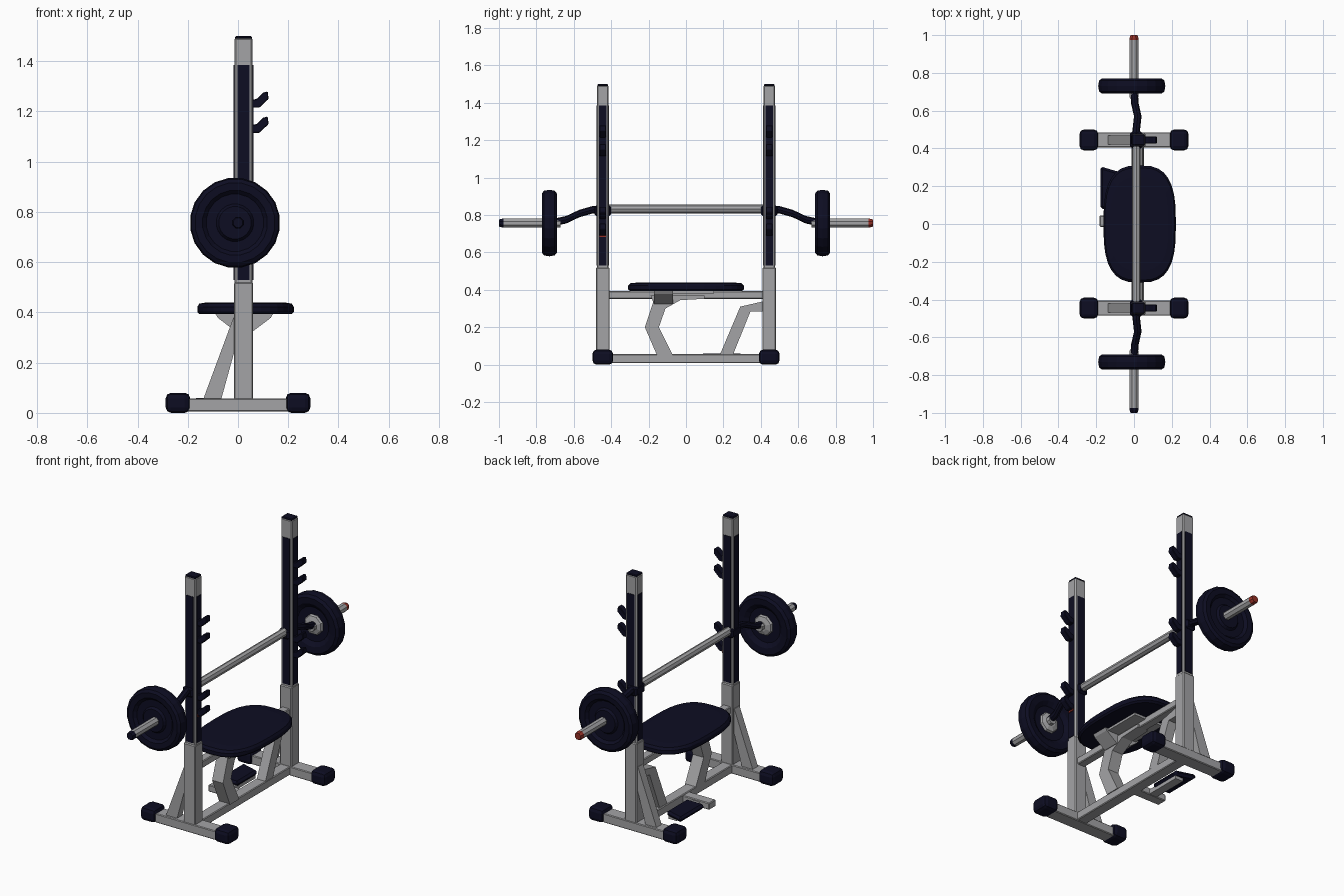
import bpy, bmesh, math
from mathutils import Vector, Matrix

if "Cube" in bpy.data.objects:
    bpy.data.objects.remove(bpy.data.objects["Cube"])


def material(name, rgb):
    m = bpy.data.materials.new(name)
    m.diffuse_color = (*rgb, 1)
    m.use_nodes = True
    m.node_tree.nodes["Principled BSDF"].inputs["Base Color"].default_value = m.diffuse_color
    return m


STEEL = material("light grey steel", (0.37, 0.37, 0.38))
NAVY = material("dark navy rubber", (0.004, 0.004, 0.016))
RED = material("dark red", (0.3, 0.03, 0.02))


def finish(name, bm, mats, bevel=0):
    bmesh.ops.recalc_face_normals(bm, faces=bm.faces)
    me = bpy.data.meshes.new(name)
    bm.to_mesh(me)
    bm.free()
    for m in mats:
        me.materials.append(m)
    ob = bpy.data.objects.new(name, me)
    bpy.context.collection.objects.link(ob)
    if bevel:
        mod = ob.modifiers.new("bevel", 'BEVEL')
        mod.width = bevel
        mod.segments = 2 if bevel > 0.015 else 1
    return ob


def box(name, x, y, z, mat, bevel=0):
    """Box from (min, max) ranges."""
    bm = bmesh.new()
    bmesh.ops.create_cube(bm, size=1)
    for v in bm.verts:
        v.co = [(r[0] + r[1]) / 2 + c * (r[1] - r[0]) for r, c in zip((x, y, z), v.co)]
    return finish(name, bm, [mat], bevel)


def prism(name, pts, axis, lo, hi, mat, bevel=0):
    """Profile in the plane facing the given axis, extruded from lo to hi."""
    bm = bmesh.new()
    place = (lambda a, b, d: (d, a, b)) if axis == 'x' else (lambda a, b, d: (a, d, b))
    f = bm.faces.new([bm.verts.new(place(a, b, lo)) for a, b in pts])
    ext = bmesh.ops.extrude_face_region(bm, geom=[f])
    move = Vector(place(0, 0, hi - lo))
    bmesh.ops.translate(bm, vec=move, verts=[g for g in ext["geom"] if isinstance(g, bmesh.types.BMVert)])
    return finish(name, bm, [mat], bevel)


def loft(rings):
    """Closed loft through rings of points, capped at both ends."""
    bm = bmesh.new()
    vs = [[bm.verts.new(p) for p in r] for r in rings]
    n = len(vs[0])
    for a, b in zip(vs, vs[1:]):
        for i in range(n):
            bm.faces.new((a[i], a[(i + 1) % n], b[(i + 1) % n], b[i]))
    bm.faces.new(vs[0])
    bm.faces.new(vs[-1])
    return bm


def turned(name, profile, sides, centre, mats, rule=None):
    """Solid turned about the y axis from (radius, y) points."""
    cx, cz = centre
    angles = [2 * math.pi * (i + 0.5) / sides for i in range(sides)]
    bm = loft([[(cx + r * math.cos(a), y, cz + r * math.sin(a)) for a in angles] for r, y in profile])
    if rule:
        for f in bm.faces:
            f.material_index = rule(f.calc_center_median())
    return finish(name, bm, mats)


def tube(name, path, radius, sides, mat):
    """Round tube along a mainly y-running path."""
    rings = [[(x + radius * math.cos(2 * math.pi * i / sides), y,
               z + radius * math.sin(2 * math.pi * i / sides)) for i in range(sides)]
             for x, y, z in path]
    return finish(name, loft(rings), [mat])


UX = 0.022   # upright centre in x
UY = 0.445   # upright centre in y

for s, side in ((-1, "front"), (1, "back")):
    yc = s * UY

    def span(half):
        return (yc - half, yc + half)

    # Foot with rubber end caps
    box(side + "_foot", (-0.22, 0.22), span(0.04), (0.005, 0.058), STEEL, 0.004)
    for e, end in ((-1, "left"), (1, "right")):
        box(f"{side}_{end}_foot_cap", sorted((e * 0.19, e * 0.288)), span(0.055), (0, 0.08), NAVY, 0.022)

    # Upright: wide lower sleeve, slimmer post, top cap
    box(side + "_upright_sleeve", (UX - 0.038, UX + 0.038), span(0.037), (0.05, 0.52), STEEL, 0.005)
    box(side + "_upright", (UX - 0.036, UX + 0.036), span(0.031), (0.5, 1.493), STEEL, 0.006)
    box(side + "_upright_cap", (UX - 0.034, UX + 0.034), span(0.029), (1.488, 1.5), NAVY, 0.004)

    # Dark slotted strips let into the post faces
    box(side + "_strip_x", (UX - 0.039, UX + 0.039), span(0.021), (0.53, 1.385), NAVY)
    box(side + "_strip_y", (UX - 0.023, UX + 0.023), span(0.034), (0.53, 1.385), NAVY)

    # Bar hooks
    for i, z in enumerate((0.69, 0.78, 1.115, 1.215)):
        pts = [(0.05, z), (0.085, z), (0.122, z + 0.035), (0.118, z + 0.065),
               (0.1, z + 0.06), (0.075, z + 0.035), (0.05, z + 0.03)]
        prism(f"{side}_hook_{i + 1}", pts, 'y', yc - 0.018, yc + 0.018, NAVY, 0.003)

    # Diagonal brace from foot to upright
    prism(side + "_foot_brace", [(-0.14, 0.05), (-0.068, 0.05), (-0.01, 0.26), (0, 0.39), (-0.018, 0.38)],
          'y', yc - 0.024, yc + 0.024, STEEL)

    # Cranked dark arm between the bar and the plate
    tube(side + "_bar_arm", [(0.012, s * 0.42, 0.832), (0.012, s * 0.5, 0.828), (0.02, s * 0.57, 0.808),
                             (0.004, s * 0.64, 0.775), (0, s * 0.71, 0.76)], 0.02, 8, NAVY)
    box(side + "_bar_clamp", (-0.02, 0.045), span(0.045), (0.795, 0.85), NAVY, 0.01)

    # Loading sleeve with dark tip
    turned(side + "_loading_sleeve", [(0.025, s * 0.67), (0.025, s * 0.975), (0.025, s * 0.985), (0.02, s * 1.0)],
           8, (0, 0.757), [STEEL, NAVY, RED],
           lambda c: (2 if s > 0 else 1) if abs(c.y) > 0.978 else 0)

    # Weight plate with a raised rim, ring and steel hub
    turned(side + "_weight_plate",
           [(0.06, s * 0.712), (0.1, s * 0.712), (0.125, s * 0.694), (0.16, s * 0.69), (0.175, s * 0.702),
            (0.18, s * 0.73), (0.175, s * 0.76), (0.16, s * 0.77), (0.13, s * 0.768), (0.115, s * 0.753),
            (0.075, s * 0.753), (0.065, s * 0.766), (0.04, s * 0.766)],
           20, (-0.012, 0.757), [NAVY])
    turned(side + "_plate_hub", [(0.062, s * 0.715), (0.055, s * 0.7), (0.03, s * 0.692)],
           8, (-0.006, 0.757), [STEEL])

# Small red marker on the front upright
box("upright_marker", (0.05, 0.066), (-0.463, -0.427), (0.682, 0.7), RED)

# Straight middle of the bar
tube("bar_middle", [(0.012, -0.43, 0.832), (0.012, 0.43, 0.832)], 0.023, 8, STEEL)

# Base and seat rails
box("base_rail", (UX - 0.035, UX + 0.03), (-0.42, 0.42), (0.008, 0.056), STEEL, 0.004)
box("seat_rail", (UX - 0.025, UX + 0.025), (-0.42, 0.42), (0.352, 0.393), STEEL, 0.004)

# Curved seat support and straight back support
prism("curved_seat_support",
      [(-0.155, 0.05), (-0.22, 0.2), (-0.175, 0.335), (-0.19, 0.37), (0.1, 0.37), (0.1, 0.352),
       (-0.03, 0.345), (-0.11, 0.3), (-0.145, 0.2), (-0.07, 0.05)], 'x', UX - 0.035, UX + 0.035, STEEL)
prism("back_seat_support",
      [(0.18, 0.05), (0.29, 0.31), (0.42, 0.34), (0.42, 0.285), (0.345, 0.285), (0.25, 0.05)],
      'x', UX - 0.028, UX + 0.028, STEEL)

# Flared bracket and plate under the seat
prism("seat_bracket", [(-0.09, 0.395), (0.14, 0.395), (0.13, 0.378), (0.06, 0.325), (-0.01, 0.325), (-0.08, 0.378)],
      'y', -0.17, -0.07, STEEL)
box("seat_plate", (-0.07, 0.12), (-0.17, 0.15), (0.38, 0.398), STEEL)

# Padded oval seat
outline = []
for i in range(32):
    a = 2 * math.pi * i / 32
    c, d = math.cos(a), math.sin(a)
    outline.append((math.copysign(abs(c) ** 0.7, c), math.copysign(abs(d) ** 0.7, d)))
seat = loft([[(0.03 + 0.192 * k * u, 0.31 * k * v, z) for u, v in outline]
             for k, z in ((0.96, 0.393), (1, 0.402), (1, 0.422), (0.96, 0.435), (0.8, 0.44))])
finish("seat", seat, [NAVY])

# Foot pedal and its crossbar on the left side
box("pedal_crossbar", (-0.182, 0.0), (-0.015, 0.045), (0.01, 0.05), STEEL, 0.004)
box("pedal_arm", (-0.12, -0.07), (0.03, 0.26), (0.012, 0.04), STEEL)
ped = box("pedal", (-0.178, -0.06), (0.08, 0.305), (0.03, 0.06), NAVY, 0.012)
for v in ped.data.vertices:
    if v.co.x > -0.1 and v.co.y > 0.2:
        v.co.y -= 0.035
